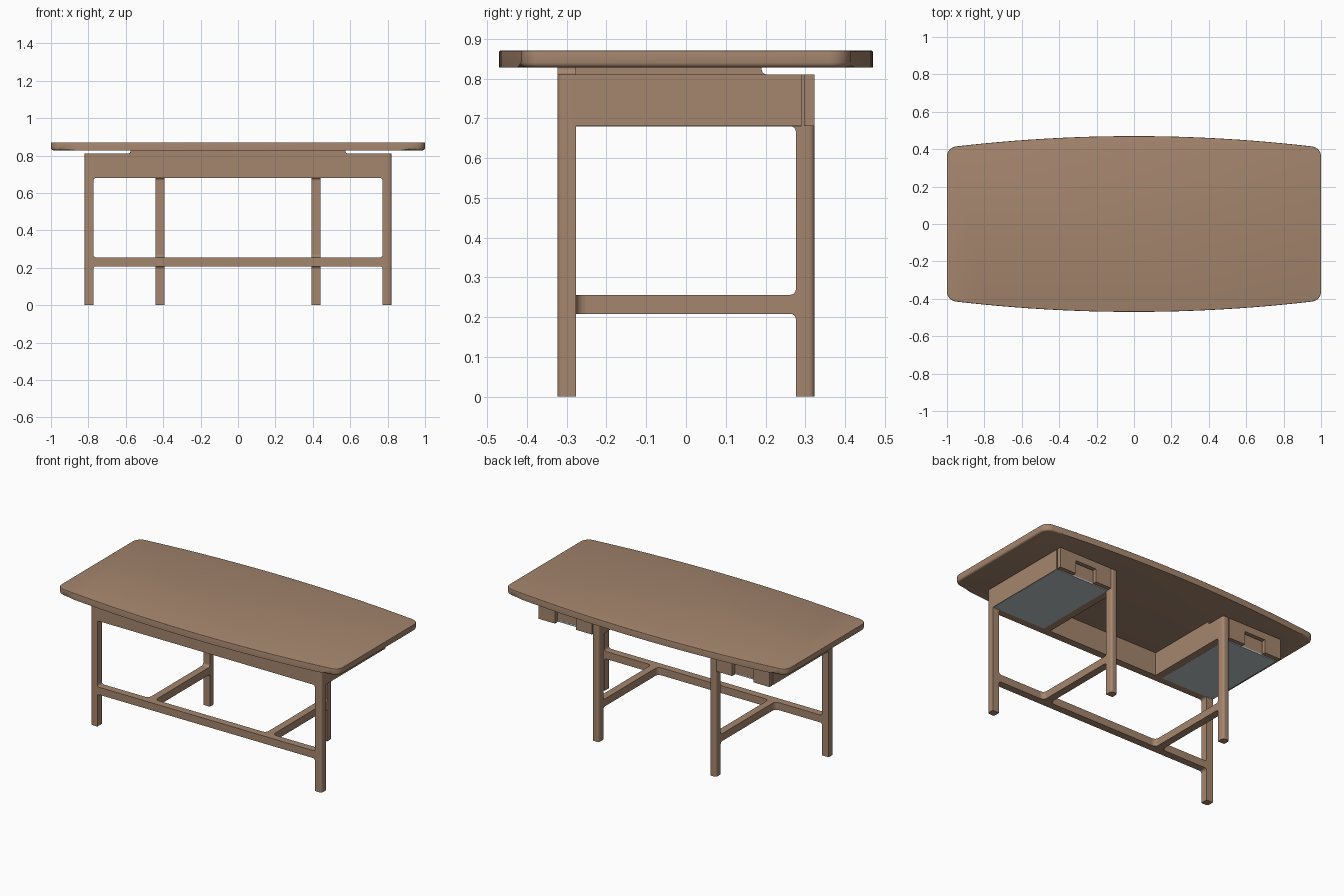
import bpy, bmesh, math
from mathutils import Vector

if "Cube" in bpy.data.objects:
    bpy.data.objects.remove(bpy.data.objects["Cube"], do_unlink=True)


def material(name, rgb):
    m = bpy.data.materials.new(name)
    m.use_nodes = True
    m.diffuse_color = (*rgb, 1)
    m.node_tree.nodes["Principled BSDF"].inputs["Base Color"].default_value = (*rgb, 1)
    return m


wood = material("warm wood", (0.376, 0.238, 0.156))
grey = material("light grey", (0.52, 0.56, 0.58))


def finish(name, bm, mat, smooth=False):
    bmesh.ops.recalc_face_normals(bm, faces=bm.faces)
    mesh = bpy.data.meshes.new(name)
    bm.to_mesh(mesh)
    bm.free()
    mesh.materials.append(mat)
    ob = bpy.data.objects.new(name, mesh)
    bpy.context.collection.objects.link(ob)
    if smooth:
        bpy.ops.object.select_all(action='DESELECT')
        ob.select_set(True)
        bpy.context.view_layer.objects.active = ob
        bpy.ops.object.shade_smooth_by_angle(angle=math.radians(35))
    return ob


def prism(name, outline, axis, lo, hi, mat=wood, smooth=False, bottom=0, top=0):
    """Extrude a 2D outline along one axis; optionally round its two rims."""
    def place(p, d):
        c = list(p)
        c.insert("xyz".index(axis), d)
        return Vector(c)
    bm = bmesh.new()
    face = bm.faces.new([bm.verts.new(place(p, lo)) for p in outline])
    ext = bmesh.ops.extrude_face_region(bm, geom=[face])
    for v in ext["geom"]:
        if isinstance(v, bmesh.types.BMVert):
            v.co += place((0, 0), hi - lo)
    for level, size in ((lo, bottom), (hi, top)):
        if size:
            k = "xyz".index(axis)
            rim = [e for e in bm.edges if all(abs(v.co[k] - level) < 1e-5 for v in e.verts)]
            bmesh.ops.bevel(bm, geom=rim, offset=size, segments=3, profile=0.5, affect='EDGES')
    return finish(name, bm, mat, smooth)


def box(name, x, y, z, mat=wood):
    x = sorted(x)
    return prism(name, [(x[0], y[0]), (x[1], y[0]), (x[1], y[1]), (x[0], y[1])], 'z', *z, mat)


def fillet(name, axis, corner, du, dv, lo, hi, r=0.014):
    """Concave quarter-round filling an inside corner."""
    u, v = corner
    arc = [(u + du * r * (1 - math.sin(t)), v + dv * r * (1 - math.cos(t)))
           for t in (i * math.pi / 8 for i in range(5))]
    prism(name, [corner] + arc, axis, lo, hi, smooth=True)


def leg(name, x, y, s, rounded, height):
    """Square post; the listed corners are rounded."""
    pts, r = [], 0.014
    for i, (a, b) in enumerate(((1, 1), (-1, 1), (-1, -1), (1, -1))):
        if (a * s, b) not in rounded:
            pts.append((x + a * H, y + b * H))
            continue
        for j in range(5):
            t = math.pi / 2 * i + math.pi / 8 * j
            pts.append((x + a * (H - r) + r * math.cos(t), y + b * (H - r) + r * math.sin(t)))
    prism(name, pts, 'z', 0, height, smooth=True)


H = 0.0235                       # half the timber thickness
FX, BX, LY = 0.797, 0.417, 0.3   # leg positions
LOW, HIGH, TOP = 0.68, 0.81, 0.83
S0, S1 = 0.208, 0.256            # stretcher heights

# Table top: bowed long sides, rounded corners, softened underside
R = 0.055
bow = lambda x: 0.47 - 0.061 * x * x
start = math.radians(83.4)
cx = 1 - R
px = cx + R * math.cos(start)
cy = bow(px) - R * math.sin(start)
quarter = [(cx + R * math.cos(t), cy + R * math.sin(t)) for t in (start * i / 8 for i in range(9))]
quarter += [(px * (1 - i / 12), bow(px * (1 - i / 12))) for i in range(1, 12)]
quarter.append((0, bow(0)))
half = quarter + [(-x, y) for x, y in reversed(quarter[:-1])]
outline = half + [(-x, -y) for x, y in half]
prism("table_top", outline, 'z', TOP - 0.002, 0.87, smooth=True, bottom=0.012, top=0.003)

# Front apron, its raised middle, and the front stretcher
front = (-LY - H, -LY + H)
box("front_apron", (-FX + H, FX - H), front, (LOW, HIGH))
box("front_apron_riser", (-0.575, 0.575), front, (HIGH, TOP))
box("front_stretcher", (-FX + H, FX - H), front, (S0, S1))

for s, side in ((1, "left"), (-1, "right")):
    inner = (s * (BX - H), s * (BX + H))
    ilo, ihi = sorted(inner)

    # Legs
    leg(side + "_front_leg", s * FX, -LY, s, [(1, -1)], HIGH)
    leg(side + "_back_leg", s * BX, LY, s, [(1, 1), (-1, 1)], HIGH)

    # Side stretcher and inner rail joining the back leg to the front
    box(side + "_side_stretcher", inner, (-LY + H, LY - H), (S0, S1))
    box(side + "_inner_rail", inner, (-LY + H, LY - H), (LOW, HIGH))
    box(side + "_inner_rail_riser", inner, (-LY + H, 0.19), (HIGH, TOP))
    fillet(side + "_riser_fillet_side", 'x', (0.19, HIGH), 1, 1, ilo, ihi)
    fillet(side + "_riser_fillet_front", 'y', (s * 0.575, HIGH), s, 1, *front)

    # Rounded joints between legs, rails and stretchers
    for z, d in ((LOW, -1), (S1, 1), (S0, -1)):
        fillet(side + "_front_joint_fillet", 'y', (s * (FX - H), z), -s, d, *front)
        fillet(side + "_back_joint_fillet", 'x', (LY - H, z), -1, d, ilo, ihi)
    for x, d in ((ilo, -1), (ihi, 1)):
        fillet(side + "_stretcher_fillet", 'z', (x, -LY + H), d, 1, S0, S1, 0.024)

    # Drawer case: outer side, grey bottom, inner wall
    out = FX + H
    box(side + "_case_side", (s * (out - 0.018), s * out), (-LY + H, 0.29), (LOW, HIGH))
    box(side + "_case_bottom", (s * (BX + H), s * (out - 0.004)), (-LY + H, 0.29),
        (LOW - 0.001, LOW + 0.008), grey)
    box(side + "_drawer_wall", (s * (BX + H), s * (out - 0.018)), (0.275, 0.289), (LOW + 0.008, HIGH))

    # Drawer front with a finger notch in the lower edge
    a, b, n0, n1, nz = BX + H + 0.002, out, 0.555, 0.705, LOW + 0.085
    shape = [(a, LOW), (n0, LOW), (n0, nz), (n1, nz), (n1, LOW), (b, LOW), (b, HIGH), (a, HIGH)]
    prism(side + "_drawer_front", [(s * x, z) for x, z in shape], 'y', 0.297, LY + H)
